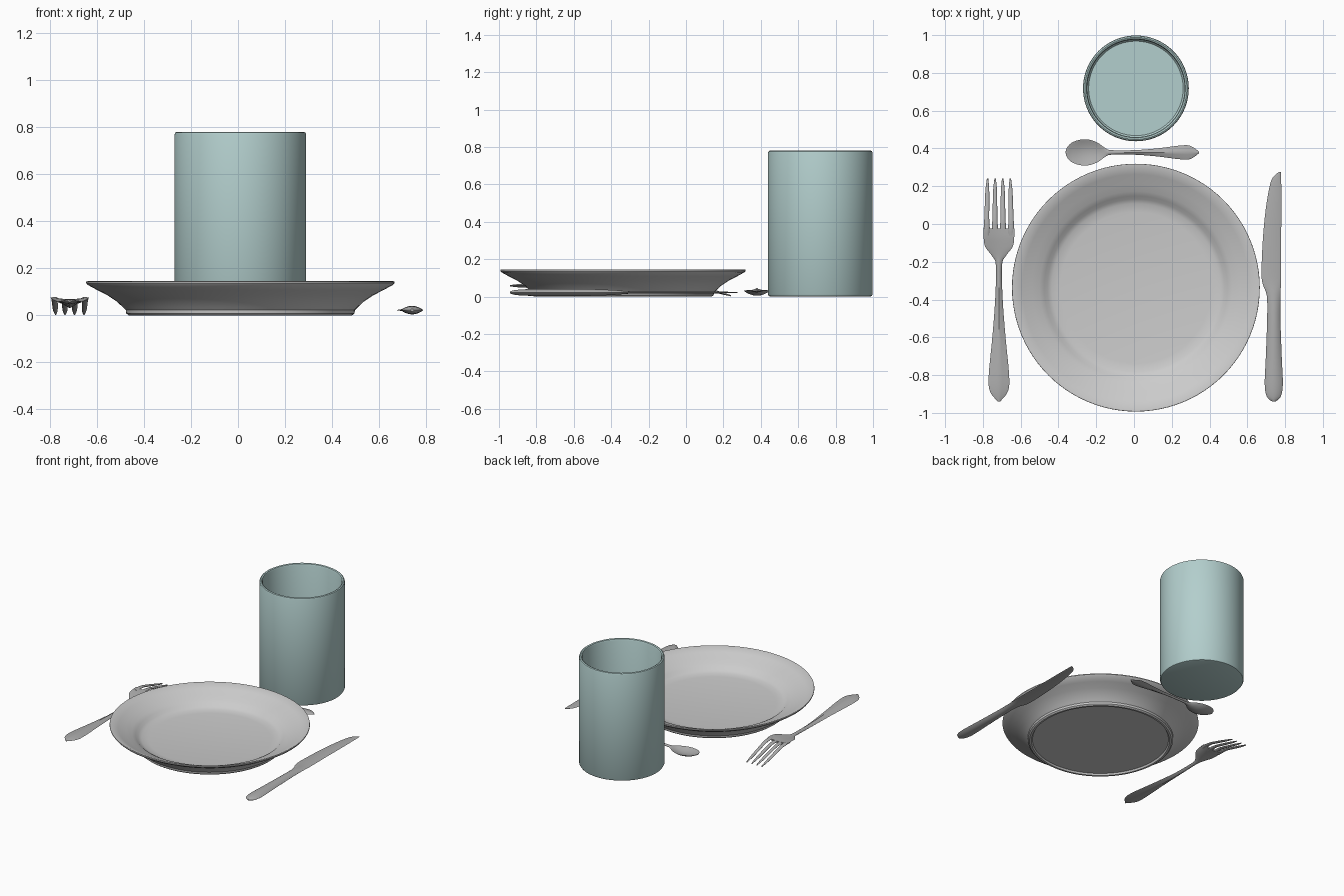
import bpy, bmesh, math
from mathutils import Matrix


def material(name, rgb):
    m = bpy.data.materials.new(name)
    m.diffuse_color = (*rgb, 1)
    return m


teal = material("teal", (0.45, 0.62, 0.61))
steel = material("dark_grey", (0.42, 0.42, 0.42))


def finish(bm, name, mat=None, angle=35):
    bmesh.ops.remove_doubles(bm, verts=bm.verts, dist=1e-5)
    bmesh.ops.recalc_face_normals(bm, faces=bm.faces)
    me = bpy.data.meshes.new(name)
    bm.to_mesh(me)
    bm.free()
    ob = bpy.data.objects.new(name, me)
    bpy.context.collection.objects.link(ob)
    if mat:
        me.materials.append(mat)
    bpy.ops.object.select_all(action='DESELECT')
    ob.select_set(True)
    bpy.context.view_layer.objects.active = ob
    bpy.ops.object.shade_smooth_by_angle(angle=math.radians(angle))
    return ob


def lathe(name, profile, x, y, mat=None, steps=96):
    bm = bmesh.new()
    vs = [bm.verts.new((r, 0, z)) for r, z in profile]
    es = [bm.edges.new(p) for p in zip(vs, vs[1:])]
    bmesh.ops.spin(bm, geom=vs + es, cent=(0, 0, 0), axis=(0, 0, 1),
                   angle=2 * math.pi, steps=steps, use_duplicate=False)
    bmesh.ops.translate(bm, verts=bm.verts, vec=(x, y, 0))
    return finish(bm, name, mat)


def smooth_path(pts, sub=4):
    """Catmull-Rom interpolation through the stations."""
    out = []
    for i in range(len(pts) - 1):
        a, b, c, d = (pts[max(i - 1, 0)], pts[i], pts[i + 1],
                      pts[min(i + 2, len(pts) - 1)])
        for k in range(sub):
            t = k / sub
            out.append([q + 0.5 * t * (r - p + t * (2*p - 5*q + 4*r - s + t * (3*(q - r) + s - p)))
                        for p, q, r, s in zip(a, b, c, d)])
    return out + [list(pts[-1])]


def loft(bm, stations, n=20):
    """Stations: y, centre x, half width, z, half thickness, edge lift, section power."""
    rings = []
    for y, c, w, z, h, lift, p in smooth_path(stations):
        w, h = max(w, 0.001), max(h, 0.001)
        ring = []
        for i in range(n):
            a = 2 * math.pi * i / n
            u = math.cos(a)
            dz = h * (1 - abs(u) ** p) * (1 if math.sin(a) >= 0 else -1)
            dz += 0.0015 * math.sin(a)
            ring.append(bm.verts.new((c + w * u, y, z + dz + lift * u * u)))
        rings.append(ring)
    for r, s in zip(rings, rings[1:]):
        for i in range(n):
            j = (i + 1) % n
            bm.faces.new((r[i], r[j], s[j], s[i]))
    bm.faces.new(rings[0])
    bm.faces.new(rings[-1])


# Plate with foot ring, flared wall and sunken well
lathe("plate", [(0, 0.012), (0.455, 0.012), (0.462, 0.0), (0.475, 0.0), (0.485, 0.008),
                (0.487, 0.022), (0.50, 0.035), (0.525, 0.058), (0.565, 0.085),
                (0.61, 0.108), (0.65, 0.13), (0.656, 0.138), (0.655, 0.144),
                (0.648, 0.145), (0.60, 0.122), (0.55, 0.10), (0.51, 0.082),
                (0.485, 0.068), (0.468, 0.052), (0.445, 0.042), (0.40, 0.036), (0, 0.034)],
      0.01, -0.337)

# Cup
lathe("cup", [(0, 0.0), (0.268, 0.0), (0.275, 0.003), (0.28, 0.012), (0.28, 0.768),
              (0.277, 0.776), (0.27, 0.78), (0.262, 0.776), (0.258, 0.766),
              (0.258, 0.04), (0.25, 0.03), (0, 0.03)],
      0.01, 0.718, teal)

# Fork: handle and head, then four drooping tines
bm = bmesh.new()
loft(bm, [(-0.94, 0, 0.006, 0.058, 0.002, 0, 1), (-0.885, 0, 0.048, 0.058, 0.008, 0, 1),
          (-0.80, 0, 0.054, 0.057, 0.010, 0, 1), (-0.60, 0, 0.035, 0.050, 0.011, 0, 1),
          (-0.40, 0, 0.020, 0.043, 0.011, 0, 1.3), (-0.22, 0, 0.016, 0.045, 0.009, 0, 2),
          (-0.17, 0, 0.036, 0.049, 0.006, 0.004, 2), (-0.12, 0, 0.073, 0.055, 0.005, 0.012, 3),
          (-0.07, 0, 0.081, 0.060, 0.005, 0.014, 4), (-0.025, 0, 0.082, 0.062, 0.005, 0.014, 4)])
for k in (-1.5, -0.5, 0.5, 1.5):
    up = 0.014 * (k / 1.9) ** 2
    loft(bm, [(-0.06, k * 0.043, 0.014, 0.060 + up, 0.004, 0, 4),
              (-0.02, k * 0.043, 0.016, 0.062 + up, 0.005, 0, 4),
              (0.03, k * 0.043, 0.013, 0.058 + up * 0.8, 0.005, 0, 4),
              (0.10, k * 0.042, 0.012, 0.041 + up * 0.5, 0.005, 0, 4),
              (0.18, k * 0.041, 0.010, 0.020 + up * 0.2, 0.004, 0, 4),
              (0.24, k * 0.040, 0.004, 0.005, 0.002, 0, 3)], n=12)
bmesh.ops.translate(bm, verts=bm.verts, vec=(-0.715, 0, 0))
finish(bm, "fork", steel)

# Knife: rounded handle and thin blade with a curved edge on the plate side
bm = bmesh.new()
loft(bm, [(-0.94, 0.740, 0.008, 0.022, 0.004, 0, 2), (-0.915, 0.740, 0.036, 0.022, 0.011, 0, 2),
          (-0.85, 0.740, 0.048, 0.022, 0.016, 0, 2), (-0.70, 0.740, 0.042, 0.022, 0.017, 0, 2),
          (-0.50, 0.740, 0.035, 0.022, 0.016, 0, 2), (-0.38, 0.739, 0.036, 0.022, 0.011, 0, 2),
          (-0.32, 0.730, 0.048, 0.022, 0.006, 0, 2), (-0.26, 0.727, 0.052, 0.022, 0.004, 0, 2),
          (-0.10, 0.730, 0.049, 0.022, 0.004, 0, 2), (0.05, 0.737, 0.043, 0.022, 0.004, 0, 2),
          (0.17, 0.746, 0.034, 0.022, 0.003, 0, 2), (0.24, 0.755, 0.024, 0.022, 0.002, 0, 2),
          (0.275, 0.772, 0.006, 0.022, 0.001, 0, 2)])
finish(bm, "knife", steel)

# Spoon: lofted along y, then turned to lie along x above the plate
bm = bmesh.new()
loft(bm, [(-0.362, 0, 0.004, 0.034, 0.001, 0, 3), (-0.352, 0, 0.030, 0.031, 0.002, 0.004, 3),
          (-0.325, 0, 0.054, 0.021, 0.003, 0.013, 3), (-0.28, 0, 0.068, 0.011, 0.003, 0.021, 3),
          (-0.235, 0, 0.067, 0.010, 0.003, 0.021, 3), (-0.19, 0, 0.050, 0.018, 0.003, 0.014, 3),
          (-0.155, 0, 0.025, 0.028, 0.004, 0.005, 2), (-0.12, 0, 0.012, 0.034, 0.006, 0, 2),
          (0.0, 0, 0.012, 0.036, 0.008, 0, 1.3), (0.12, 0, 0.021, 0.034, 0.009, 0, 1),
          (0.25, 0, 0.037, 0.032, 0.009, 0, 1), (0.30, 0, 0.034, 0.031, 0.007, 0, 1),
          (0.345, 0, 0.004, 0.031, 0.002, 0, 1)])
bmesh.ops.rotate(bm, verts=bm.verts, cent=(0, 0, 0), matrix=Matrix.Rotation(-math.pi / 2, 3, 'Z'))
bmesh.ops.translate(bm, verts=bm.verts, vec=(0, 0.379, 0))
finish(bm, "spoon", steel)
